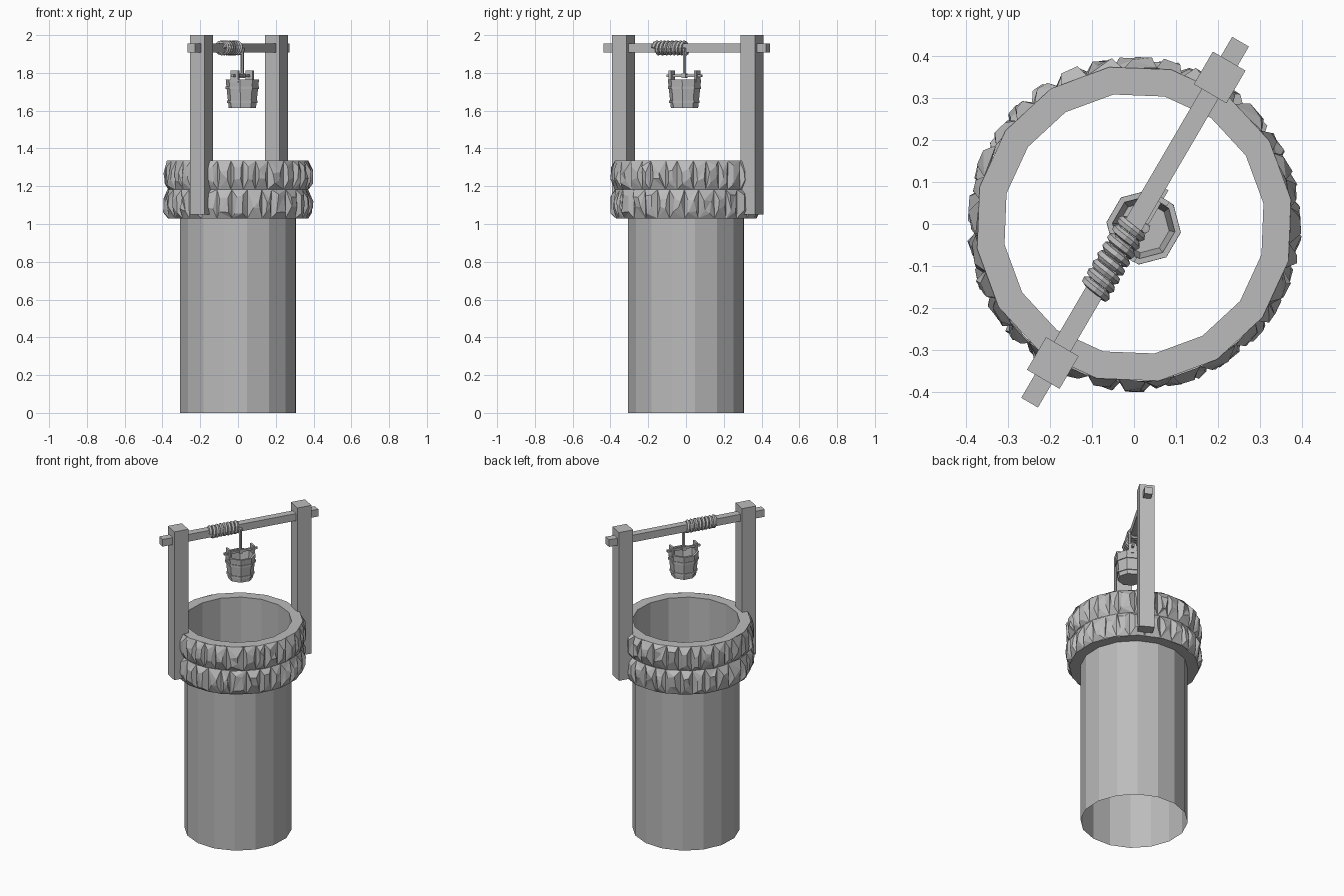
import bpy, bmesh, math, random
from mathutils import Matrix, Vector

random.seed(4)
if "Cube" in bpy.data.objects:
    bpy.data.objects.remove(bpy.data.objects["Cube"], do_unlink=True)

grey = bpy.data.materials.new("plain grey")
grey.use_nodes = True
GREY = (0.5, 0.5, 0.5, 1)
grey.diffuse_color = GREY
grey.node_tree.nodes["Principled BSDF"].inputs["Base Color"].default_value = GREY

# The beam runs along local x of this turned frame
TURN = Matrix.Rotation(math.radians(59.7), 4, 'Z')
BUCKET = Matrix.Translation((0.023, -0.008, 0)) @ TURN


def finish(name, bm, frame=Matrix.Identity(4), recalc=True):
    if recalc:
        bmesh.ops.recalc_face_normals(bm, faces=bm.faces)
    mesh = bpy.data.meshes.new(name)
    bm.to_mesh(mesh)
    bm.free()
    mesh.materials.append(grey)
    obj = bpy.data.objects.new(name, mesh)
    obj.matrix_world = frame
    bpy.context.collection.objects.link(obj)
    return obj


def box(name, centre, size, frame):
    bm = bmesh.new()
    bmesh.ops.create_cube(bm, size=1)
    bmesh.ops.scale(bm, vec=size, verts=bm.verts)
    bmesh.ops.translate(bm, vec=centre, verts=bm.verts)
    return finish(name, bm, frame)


def polar(r, a, z):
    return Vector((r * math.cos(a), r * math.sin(a), z))


def lathe(name, profile, sides, start, frame=Matrix.Identity(4), cap=False, loop=False):
    """Spin (radius, z) points; optionally cap both ends or join them."""
    bm = bmesh.new()
    rings = [[bm.verts.new(polar(r, math.radians(start) + math.tau * i / sides, z))
              for i in range(sides)] for r, z in profile]
    pairs = list(zip(rings, rings[1:])) + ([(rings[-1], rings[0])] if loop else [])
    for a, b in pairs:
        for i in range(sides):
            j = (i + 1) % sides
            bm.faces.new((a[i], a[j], b[j], b[i]))
    if cap:
        bm.faces.new(rings[0])
        bm.faces.new(rings[-1])
    return finish(name, bm, frame)


def tube(name, points, radius, frame):
    """Round rope along a path, turned into a mesh."""
    curve = bpy.data.curves.new(name, 'CURVE')
    curve.dimensions = '3D'
    curve.bevel_depth = radius
    curve.bevel_resolution = 1
    curve.use_fill_caps = True
    line = curve.splines.new('POLY')
    line.points.add(len(points) - 1)
    for p, co in zip(line.points, points):
        p.co = (*co, 1)
    temp = bpy.data.objects.new(name + "_path", curve)
    bpy.context.collection.objects.link(temp)
    bpy.context.view_layer.update()
    mesh = bpy.data.meshes.new_from_object(
        temp.evaluated_get(bpy.context.evaluated_depsgraph_get()))
    bpy.data.objects.remove(temp, do_unlink=True)
    bm = bmesh.new()
    bm.from_mesh(mesh)
    bpy.data.meshes.remove(mesh)
    for f in bm.faces:
        f.smooth = False
    return finish(name, bm, frame)


# Shaft: open tube that also lines the rim
RIM_LOW, RIM_MID, RIM_TOP = 1.03, 1.182, 1.335
lathe("well_shaft", [(0.312, 0), (0.312, RIM_TOP)], 16, 9)

# Flat rings closing the rim above and below
for name, z in (("rim_top", RIM_TOP), ("rim_underside", RIM_LOW)):
    ring = lathe(name, [(0.312, z), (0.378, z)], 16, 9)
    if (ring.data.polygons[0].normal.z > 0) != (z == RIM_TOP):
        ring.data.flip_normals()


# Rim stones: two courses of chiselled blocks, each with a raised centre
def stone_course(name, z0, z1, count, shift):
    bm = bmesh.new()
    step = math.tau / count
    cuts = [(i + shift + random.uniform(-0.2, 0.2)) * step for i in range(count)]
    low = [bm.verts.new(polar(random.uniform(0.368, 0.378), a, z0)) for a in cuts]
    high = [bm.verts.new(polar(random.uniform(0.368, 0.378), a, z1)) for a in cuts]
    for i in range(count):
        j = (i + 1) % count
        span = (cuts[j] - cuts[i]) % math.tau

        def knob(u, v):
            u += random.uniform(-0.1, 0.1)
            v += random.uniform(-0.14, 0.14)
            return bm.verts.new(polar(random.uniform(0.387, 0.4), cuts[i] + u * span,
                                      z0 + v * (z1 - z0)))

        outer = [low[i], low[j], high[j], high[i]]
        inner = [knob(0.27, 0.3), knob(0.73, 0.3), knob(0.73, 0.7), knob(0.27, 0.7)]
        bm.faces.new(inner)
        for k in range(4):
            m = (k + 1) % 4
            bm.faces.new((outer[k], outer[m], inner[m], inner[k]))
    bmesh.ops.triangulate(bm, faces=bm.faces)
    finish(name, bm, recalc=False)


stone_course("lower_rim_stones", RIM_LOW, RIM_MID, 30, 0)
stone_course("upper_rim_stones", RIM_MID, RIM_TOP, 32, 0.4)

# Posts and cross beam
for name, x in (("front_post", -0.383), ("back_post", 0.404)):
    box(name, (x, 0.0, 1.525), (0.09, 0.09, 0.95), TURN)
BEAM_Z = 1.932
box("cross_beam", (0.005, 0, BEAM_Z), (0.995, 0.046, 0.046), TURN)

# Rope wound on the beam
TURNS, PER = 8, 12
coil = []
for i in range(TURNS * PER + 1):
    a = math.tau * i / PER
    coil.append((-0.185 + 0.19 * i / (TURNS * PER), -0.029 * math.cos(a),
                 BEAM_Z + 0.029 * math.sin(a)))
tube("wound_rope", coil, 0.0115, TURN)
tube("hanging_rope", [(0, 0, BEAM_Z), (0, 0, 1.78)], 0.009, BUCKET)

# Bucket: hollow tapered octagon with hoops, two ears and a carrying bar
B0, B1, R0, R1 = 1.615, 1.765, 0.073, 0.089
lathe("bucket_body", [(R0, B0), (R1, B1), (R1 - 0.014, B1), (R0 - 0.012, B0 + 0.015)],
      8, 22.5, BUCKET, cap=True)
for name, z in (("lower_hoop", 1.648), ("upper_hoop", 1.722)):
    r = R0 + (R1 - R0) * (z - B0) / (B1 - B0)
    lathe(name, [(r - 0.004, z - 0.007), (r + 0.005, z - 0.007),
                 (r + 0.005, z + 0.007), (r - 0.004, z + 0.007)],
          8, 22.5, BUCKET, loop=True)
for name, side in (("front_ear", -1), ("back_ear", 1)):
    box(name, (side * 0.077, 0, 1.78), (0.013, 0.045, 0.064), BUCKET)
box("bucket_bar", (0, 0, 1.786), (0.212, 0.013, 0.013), BUCKET)
box("rope_knot", (0, 0, 1.786), (0.024, 0.024, 0.024), BUCKET)
